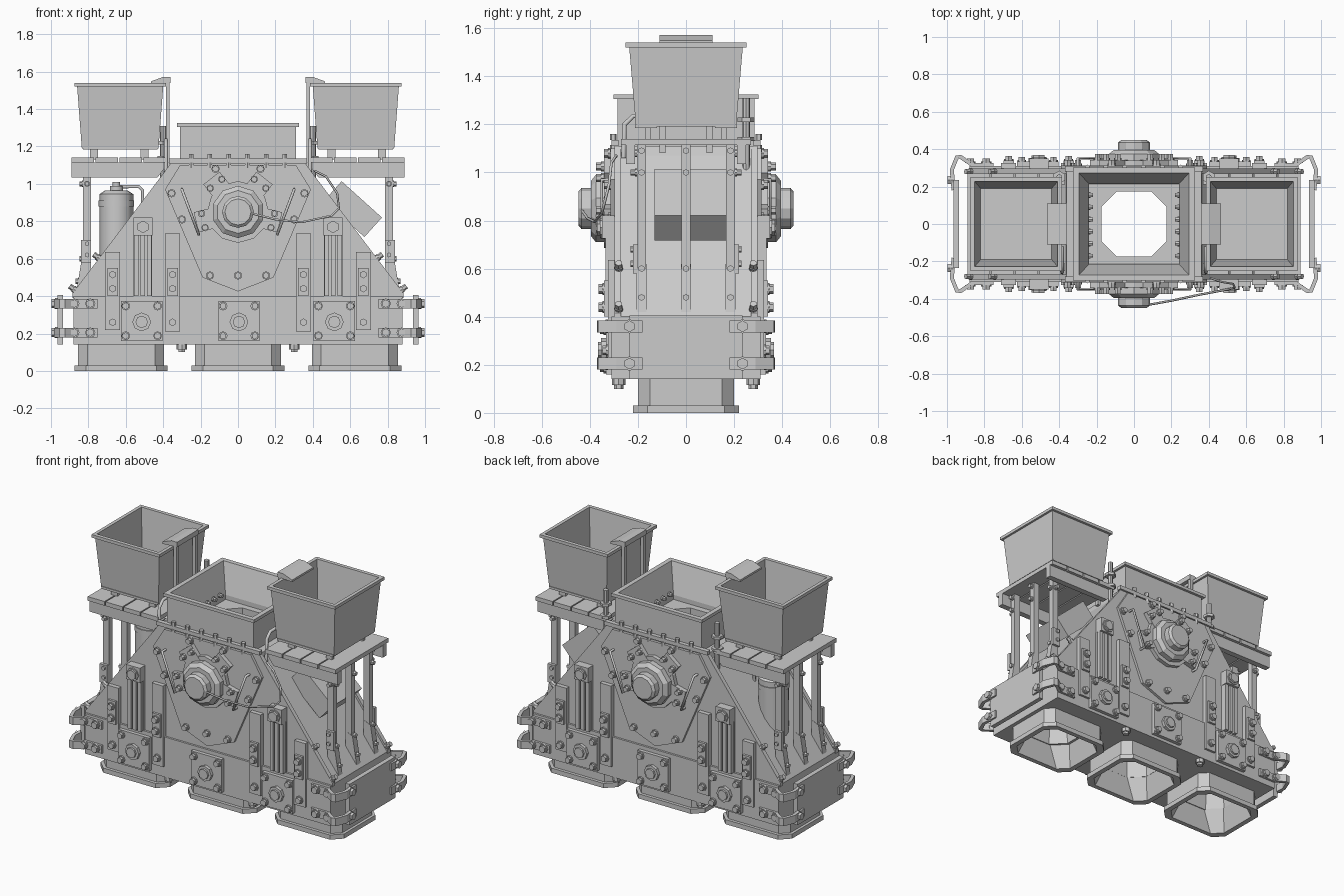
import bpy, bmesh, math
from mathutils import Vector, Matrix

if "Cube" in bpy.data.objects:
    bpy.data.objects.remove(bpy.data.objects["Cube"])

def obj(name, bm, mir=''):
    bmesh.ops.recalc_face_normals(bm, faces=bm.faces)
    me = bpy.data.meshes.new(name)
    bm.to_mesh(me)
    bm.free()
    o = bpy.data.objects.new(name, me)
    bpy.context.collection.objects.link(o)
    if mir:
        m = o.modifiers.new('Mirror', 'MIRROR')
        m.use_axis = ('x' in mir, 'y' in mir, False)
        m.use_mirror_merge = False
    return o

def box(bm, x0, x1, y0, y1, z0, z1, rot=None):
    c = Matrix.Translation(((x0+x1)/2, (y0+y1)/2, (z0+z1)/2))
    bmesh.ops.create_cube(bm, size=1, matrix=c @ (rot or Matrix()) @ Matrix.Diagonal((x1-x0, y1-y0, z1-z0, 1)))

def cyl(bm, p, d, r, h, n=8, r2=None):
    d = Vector(d)
    m = Matrix.Translation(Vector(p) + d*h/2) @ d.to_track_quat('Z', 'Y').to_matrix().to_4x4()
    bmesh.ops.create_cone(bm, cap_ends=True, segments=n, radius1=r, radius2=r if r2 is None else r2, depth=h, matrix=m)

def bolt(bm, p, d, r=.017, h=.03):
    cyl(bm, p, d, r*1.25, h*.4, 8)
    cyl(bm, p, d, r, h, 6)

def ring(cx, hx, hy, c, z):
    if c == 0:
        return [(cx+a*hx, b*hy, z) for a, b in ((1, 1), (-1, 1), (-1, -1), (1, -1))]
    pts = [(hx, hy-c), (hx-c, hy), (c-hx, hy), (-hx, hy-c), (-hx, c-hy), (c-hx, -hy), (hx-c, -hy), (hx, c-hy)]
    return [(cx+x, y, z) for x, y in pts]

def loft(bm, rings, loop=False):
    vs = [[bm.verts.new(p) for p in r] for r in rings]
    n = len(vs[0])
    for a, b in zip(vs, vs[1:] + ([vs[0]] if loop else [])):
        for i in range(n):
            bm.faces.new((a[i], a[(i+1) % n], b[(i+1) % n], b[i]))
    if not loop:
        bm.faces.new(vs[0])
        bm.faces.new(vs[-1])

def prism(bm, pts, y0, y1):
    loft(bm, [[(x, y, z) for x, z in pts] for y in (y0, y1)])

def sym(pts):
    return pts + [(-x, z) for x, z in reversed(pts)]

def tube(name, pts, r):
    cu = bpy.data.curves.new(name, 'CURVE')
    cu.dimensions = '3D'
    cu.bevel_depth, cu.bevel_resolution, cu.use_fill_caps = r, 1, True
    s = cu.splines.new('POLY')
    s.points.add(len(pts)-1)
    for p, q in zip(s.points, pts):
        p.co = (*q, 1)
    bpy.context.collection.objects.link(bpy.data.objects.new(name, cu))

new = bmesh.new
F = (0, -1, 0)
UP = (0, 0, 1)

# main housing with a through shaft and two side cavities
bm = new(); prism(bm, sym([(.88, .14), (.88, .40), (.37, 1.07), (.36, 1.11)]), -.275, .275)
body = obj('housing', bm)
bm = new()
loft(bm, [ring(0, .175, .175, .085, z) for z in (.05, 1.2)])
for s in (-1, 1):
    loft(bm, [ring(s*.635, .175, .175, .085, .1), ring(s*.635, .14, .14, .065, .38)])
cut = obj('shaft_cutter', bm)
cut.hide_render = True
cut.hide_viewport = True
m = body.modifiers.new('Cut', 'BOOLEAN')
m.object, m.operation = cut, 'DIFFERENCE'

# side plates and lower belt
bm = new(); prism(bm, sym([(.885, .39), (.885, .415), (.40, 1.055), (.36, 1.11)]), -.297, -.27)
obj('side_plate', bm, 'y')
bm = new(); box(bm, -.88, .88, -.31, -.27, .14, .40); obj('lower_belt', bm, 'y')

# outlets
for nm, cx in (('left', -.625), ('centre', 0), ('right', .625)):
    bm = new()
    loft(bm, [ring(cx, *a) for a in ((.23, .2, .05, .145), (.23, .2, .05, .03), (.248, .22, .06, .03), (.248, .22, .06, 0),
         (.215, .19, .06, 0), (.175, .175, .085, .145))], True)
    obj(nm + '_outlet', bm)

# central hopper, flange and its bolts
bm = new()
loft(bm, [ring(0, *a) for a in ((.31, .285, 0, 1.105), (.31, .285, 0, 1.305), (.325, .302, 0, 1.305), (.325, .302, 0, 1.325),
     (.295, .272, 0, 1.325), (.24, .215, 0, 1.14), (.24, .215, 0, 1.105))], True)
obj('central_hopper', bm)
bm = new(); box(bm, -.37, .37, -.31, -.28, 1.11, 1.135); obj('hopper_flange', bm, 'y')
bm = new()
for i in range(6):
    x = -.25 + i*.1
    cyl(bm, (x, -.303, 1.085), UP, .014, .028, 6)
    cyl(bm, (x, -.303, 1.135), UP, .014, .025, 6)
obj('flange_bolts', bm, 'y')
bm = new()
for i in range(6):
    bolt(bm, (.243, -.17 + i*.065, 1.16), (-1, 0, 0), .012, .025)
obj('inner_bolts', bm, 'x')

# side hoppers with feet, hood and straps
bm = new()
loft(bm, [ring(.63, *a) for a in ((.205, .208, 0, 1.19), (.23, .236, 0, 1.52), (.244, .252, 0, 1.52), (.244, .252, 0, 1.54),
     (.222, .228, 0, 1.54), (.19, .19, 0, 1.21))])
obj('side_hopper', bm, 'x')
bm = new()
for x in (.5, .77):
    box(bm, x-.022, x+.022, -.168, -.148, 1.13, 1.195)
box(bm, .43, .83, -.213, -.12, 1.185, 1.2)
obj('hopper_feet', bm, 'xy')
bm = new(); prism(bm, [(.36, 1.54), (.36, 1.572), (.40, 1.572), (.465, 1.548), (.465, 1.535)], -.11, .11)
obj('hopper_hood', bm, 'x')
bm = new(); box(bm, .365, .385, -.11, -.085, 1.08, 1.55); obj('hood_strap', bm, 'xy')

# platform
bm = new()
for i in range(4):
    x = .385 + i*.128
    box(bm, x, x+.12, -.27, .27, 1.113, 1.14)
obj('platform_planks', bm, 'x')
bm = new(); prism(bm, [(.37, 1.115), (.89, 1.115), (.89, 1.035), (.43, 1.035)], -.25, -.212); obj('platform_rail', bm, 'xy')

# support posts with feet
bm = new()
for y in (-.185, 0, .185):
    box(bm, .785, .828, y-.018, y+.018, .45, 1.115)
    prism(bm, [(.79, .44), (.865, .42), (.835, .60), (.79, .62)], y-.02, y+.02)
    for z in (.48, .6, 1.0, 1.09):
        bolt(bm, (.823 if z > .55 else .845, y, z), (1, 0, 0), .014, .025)
obj('support_posts', bm, 'x')
bm = new()
for z in (.62, .68, 1.0, 1.08):
    bolt(bm, (.807, -.2, z), F, .013, .03)
box(bm, .785, .84, -.22, -.2, .58, .7)
for x, z in ((.868, .43), (.74, .60)):
    bolt(bm, (x, -.28, z), (.8, 0, .6), .015, .04)
obj('post_bolts', bm, 'xy')

# front bearing plate, both faces
bm = new()
prism(bm, sym([(.31, 1.10), (.39, .97), (.19, .50), (0.001, .425)]), -.314, -.29)
for s in (-1, 1):
    for x, z in ((.355, .95), (.12, 1.08), (.30, .81), (.15, .51)):
        bolt(bm, (s*x, -.312, z), F, .018, .03)
bolt(bm, (0, -.312, .51), F, .018, .03)
obj('bearing_plate', bm, 'y')
bm = new()
cyl(bm, (0, -.31, .85), F, .165, .03, 12)
for deg in (52, 128, -14, 194):
    a = math.radians(deg)
    x, z = .17*math.cos(a), .85 + .17*math.sin(a)
    box(bm, x-.06, x+.06, -.342, -.31, z-.055, z+.055, Matrix.Rotation(-a, 4, 'Y'))
    for d in (-.2, .2):
        bolt(bm, (.195*math.cos(a+d), -.34, .85+.195*math.sin(a+d)), F, .016, .035)
cyl(bm, (0, -.33, .85), F, .14, .045, 10)
cyl(bm, (0, -.375, .85), F, .14, .02, 10, .115)
cyl(bm, (0, -.39, .85), F, .085, .045, 12)
cyl(bm, (0, -.435, .85), F, .085, .013, 12, .07)
obj('bearing', bm, 'y')
for sx in (-1, 1):
    for sy in (-1, 1):
        tube('plate_handle', [(sx*.3, sy*.31, .97), (sx*.3, sy*.35, .97), (sx*.21, sy*.35, .73), (sx*.21, sy*.31, .73)], .008)

# vertical columns with tension blocks
bm = new()
for x in (.475, .51, .545):
    box(bm, x-.012, x+.012, -.335, -.29, .40, .73)
box(bm, .46, .56, -.31, -.29, .40, .73)
box(bm, .458, .558, -.35, -.29, .725, .82)
bolt(bm, (.508, -.35, .77), F, .033, .02)
obj('tension_column', bm, 'xy')

# vertical bars with clamp plates
bm = new()
for x, z0, z1 in ((.35, .21, .735), (.67, .22, .635)):
    box(bm, x-.04, x+.04, -.325, -.29, z0, z1)
    box(bm, x-.028, x+.028, -.34, -.32, .40, .55)
    for z in (.44, .515, .26):
        bolt(bm, (x, -.338 if z > .3 else -.323, z), F, .02, .025)
obj('side_bars', bm, 'xy')

# square hub plates
for nm, cx, mi in (('centre_hub_plate', .005, 'y'), ('outer_hub_plate', .515, 'xy')):
    bm = new()
    box(bm, cx-.11, cx+.11, -.333, -.3, .16, .375)
    cyl(bm, (cx, -.333, .262), F, .05, .02, 8)
    cyl(bm, (cx, -.353, .262), F, .033, .012, 8)
    for dx in (-.085, .085):
        for z in (.188, .347):
            bolt(bm, (cx+dx, -.333, z), F, .019, .025)
    obj(nm, bm, mi)

# end bumper plates and corner straps
bm = new(); box(bm, .935, .965, -.235, .235, .14, .405); obj('end_bumper', bm, 'x')
bm = new()
path = [(.75, -.325), (.86, -.325), (.925, -.37), (.955, -.365), (.985, -.29), (.975, -.18)]
vecs = [Vector(p) for p in path]
left = []
for i, p in enumerate(vecs):
    t = (vecs[min(i+1, 5)] - vecs[max(i-1, 0)]).normalized()
    left.append(p + Vector((-t.y, t.x))*.022)
outline = vecs + left[::-1]
for z0, z1 in ((.335, .385), (.18, .23)):
    loft(bm, [[(p.x, p.y, z) for p in outline] for z in (z0, z1)])
    z = (z0+z1)/2
    for x in (.79, .875):
        bolt(bm, (x, -.325, z), F, .022, .025)
    bolt(bm, (.965, -.235, z), (1, 0, 0), .024, .032)
obj('corner_straps', bm, 'xy')

# underside bolts
bm = new()
cyl(bm, (.3, -.28, .115), UP, .028, .03, 8)
cyl(bm, (.3, -.28, .1), UP, .02, .02, 6)
obj('underside_bolt', bm, 'xy')

# tilted motor box on the right slope
bm = new()
box(bm, .47, .76, -.13, .17, .795, .935, Matrix.Rotation(math.radians(42), 4, 'Y'))
obj('motor_box', bm)

# gas canister on the left slope
bm = new()
for r, r2, z, h in ((.09, .09, .56, .32), (.095, .095, .88, .03), (.09, .09, .91, .035), (.09, .06, .945, .02), (.035, .035, .96, .03), (.02, .02, .985, .025)):
    cyl(bm, (-.65, .03, z), UP, r, h, 16, r2)
can = obj('canister', bm)
bpy.context.view_layer.objects.active = can
can.select_set(True)
bpy.ops.object.shade_smooth_by_angle()
tube('canister_pipe', [(-.65, .03, .985), (-.63, .03, .985), (-.53, .03, .985), (-.51, .03, .965), (-.51, .03, .85)], .01)

# cable, elbow pipes and threaded rods
tube('cable', [(.06, -.435, .845), (.2, -.41, .81), (.34, -.38, .795), (.5, -.35, .83), (.54, -.34, .87),
     (.53, -.32, .95), (.47, -.31, 1.04), (.41, -.29, 1.07)], .006)
for s in (-1, 1):
    tube('elbow_pipe', [(s*.385, -.12, 1.235), (s*.385, -.22, 1.235), (s*.385, -.255, 1.2), (s*.385, -.26, 1.06)], .011)
bm = new()
cyl(bm, (.40, .25, 1.0), UP, .016, .31, 8)
for z in (1.13, 1.21):
    cyl(bm, (.40, .25, z), UP, .035, .018, 6)
obj('threaded_rod', bm, 'x')
